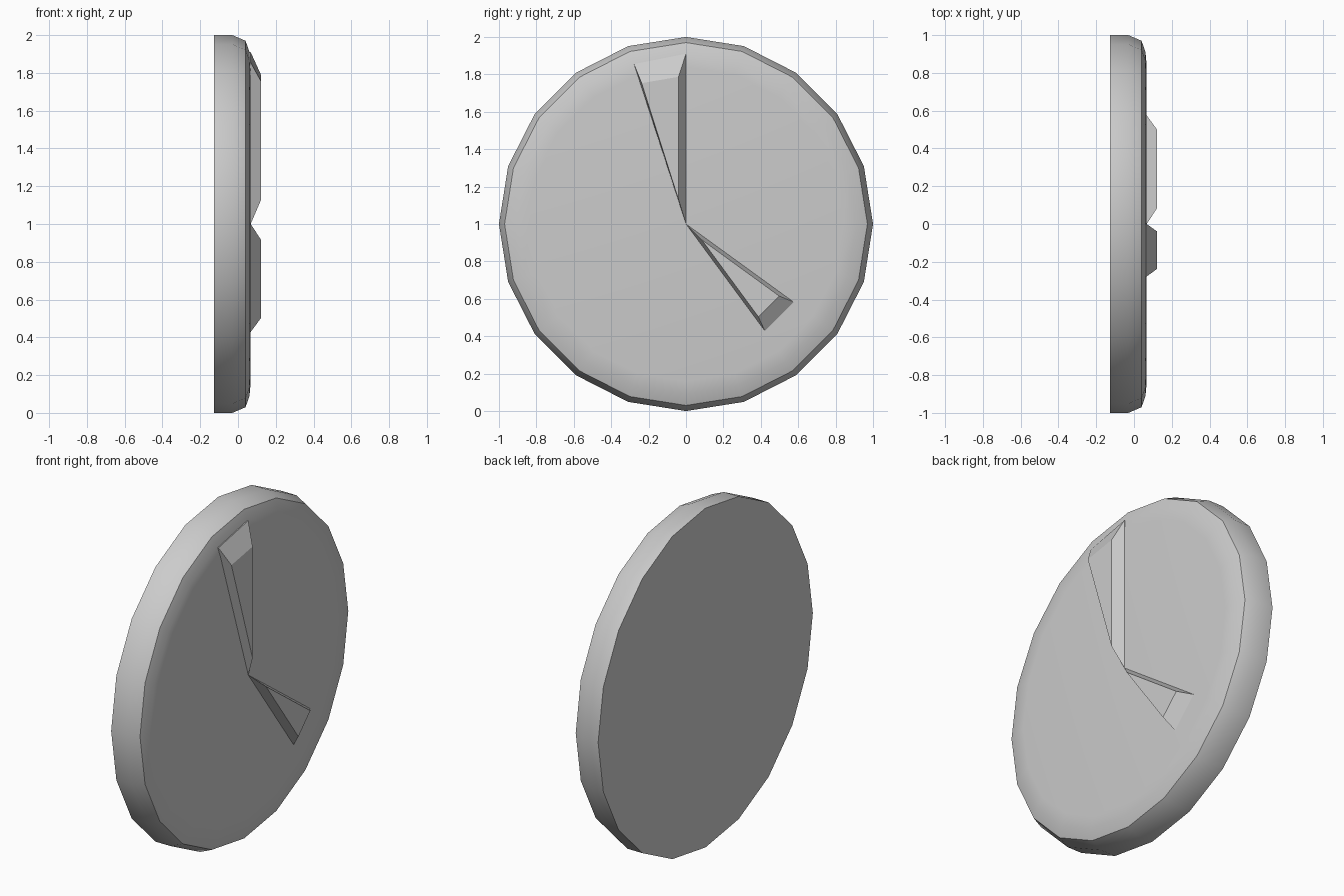
import bpy, bmesh
from math import sin, cos, pi

if "Cube" in bpy.data.objects:
    bpy.data.objects.remove(bpy.data.objects["Cube"])

SIDES = 20


def make_object(name, bm):
    bmesh.ops.recalc_face_normals(bm, faces=bm.faces)
    mesh = bpy.data.meshes.new(name)
    bm.to_mesh(mesh)
    bm.free()
    obj = bpy.data.objects.new(name, mesh)
    bpy.context.collection.objects.link(obj)
    return obj


def loft(name, rings):
    """Closed solid skinned through rings of equal point count."""
    bm = bmesh.new()
    loops = [[bm.verts.new(p) for p in ring] for ring in rings]
    n = len(loops[0])
    for a, b in zip(loops, loops[1:]):
        for i in range(n):
            j = (i + 1) % n
            bm.faces.new((a[i], a[j], b[j], b[i]))
    bm.faces.new(loops[0])
    bm.faces.new(loops[-1])
    return make_object(name, bm)


# Clock disc: profile of (x, radius) swept about the x axis
profile = [(-0.127, 1.0), (-0.03, 1.0), (0.04, 0.97), (0.061, 0.91), (0.067, 0.84)]
disc = loft("clock_disc", [
    [(x, r * sin(2 * pi * i / SIDES), 1 + r * cos(2 * pi * i / SIDES)) for i in range(SIDES)]
    for x, r in profile])
bpy.context.view_layer.objects.active = disc
disc.select_set(True)
bpy.ops.object.shade_smooth_by_angle(angle=pi / 6)


# Hands: wedge triangles (y, z) with a sloped raised top
def hand(name, base, top):
    loft(name, [[(x, y, z) for y, z in outline]
                for x, outline in ((0.06, base), (0.067, base), (0.123, top))])


hand("minute_hand",
     [(0, 1), (0, 1.91), (-0.278, 1.855)],
     [(-0.04, 1.13), (-0.04, 1.787), (-0.237, 1.753)])
hand("hour_hand",
     [(0, 1), (0.575, 0.583), (0.422, 0.428)],
     [(0.085, 0.915), (0.498, 0.615), (0.387, 0.504)])
